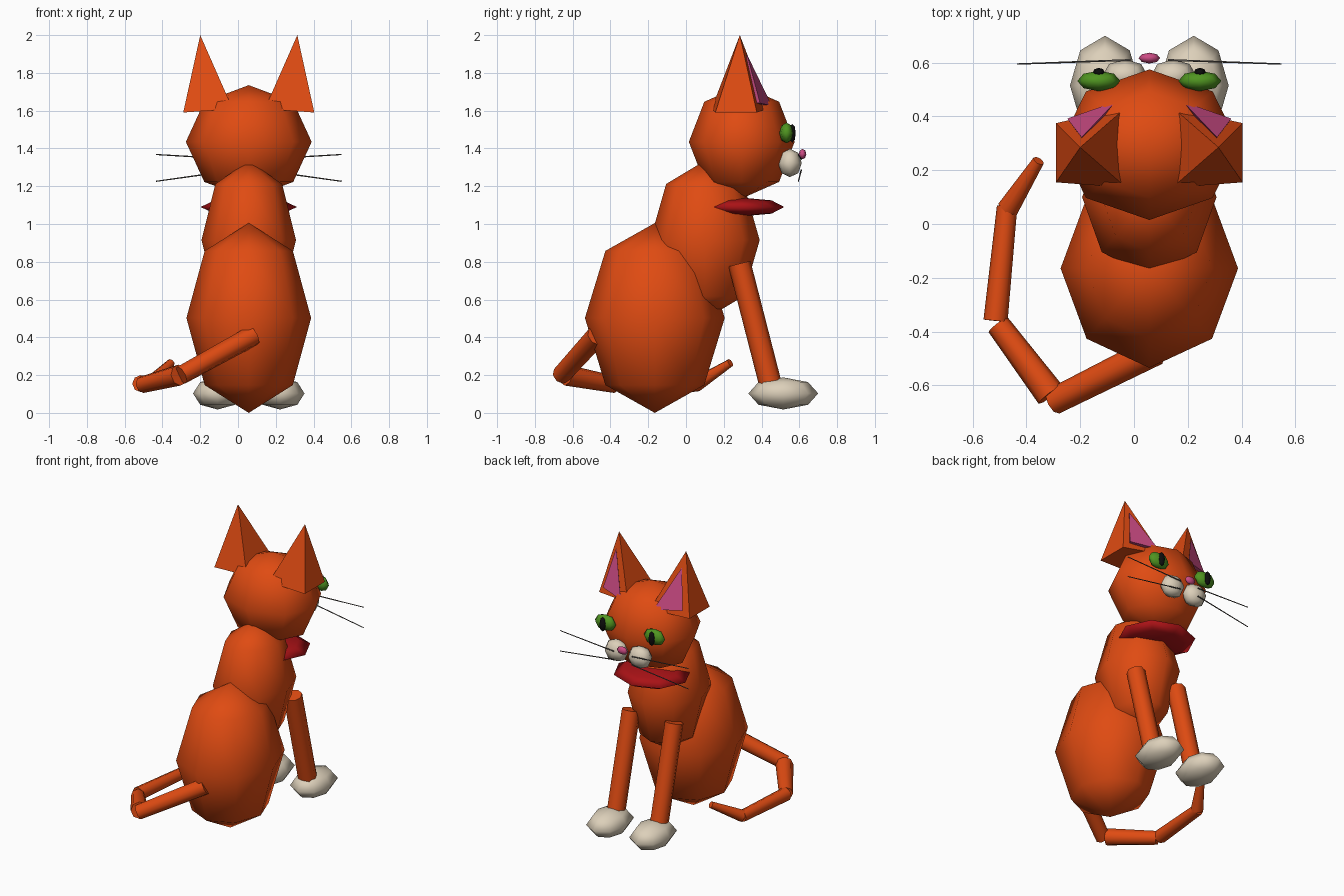
import bpy, bmesh, math
from mathutils import Vector, Matrix

if "Cube" in bpy.data.objects:
    bpy.data.objects.remove(bpy.data.objects["Cube"])

CX = 0.057  # symmetry plane of the cat (tail shifts the bounding box)


def material(name, r, g, b):
    m = bpy.data.materials.new(name)
    m.diffuse_color = (r, g, b, 1)
    m.use_nodes = True
    m.node_tree.nodes["Principled BSDF"].inputs["Base Color"].default_value = m.diffuse_color
    return m


ORANGE = material("orange fur", 0.74, 0.07, 0.006)
CREAM = material("cream fur", 0.72, 0.63, 0.49)
RED = material("red collar", 0.40, 0.006, 0.008)
GREEN = material("green eye", 0.08, 0.30, 0.015)
BLACK = material("black", 0.004, 0.004, 0.004)
PINK = material("pink", 0.60, 0.07, 0.23)
GREY = material("dark grey", 0.10, 0.09, 0.08)


def finish(name, bm, mat, smooth=True):
    bmesh.ops.recalc_face_normals(bm, faces=bm.faces)
    for f in bm.faces:
        f.smooth = smooth and len(f.verts) <= 4
    me = bpy.data.meshes.new(name)
    bm.to_mesh(me)
    bm.free()
    me.materials.append(mat)
    ob = bpy.data.objects.new(name, me)
    bpy.context.collection.objects.link(ob)
    return ob


def ball(name, centre, radii, mat):
    """Low-poly ellipsoid, 8 segments by 4 rings."""
    bm = bmesh.new()
    bmesh.ops.create_uvsphere(bm, u_segments=8, v_segments=4, radius=1)
    bmesh.ops.transform(bm, verts=bm.verts, matrix=Matrix.Translation(centre)
                        @ Matrix.Diagonal((*radii, 1)))
    return finish(name, bm, mat)


def rod(name, a, b, r1, r2, mat, sides=8):
    """Capped tapered cylinder from a to b; caps stay flat, sides smooth."""
    a, b = Vector(a), Vector(b)
    d = b - a
    bm = bmesh.new()
    bmesh.ops.create_cone(bm, cap_ends=True, segments=sides, radius1=r1, radius2=r2,
                          depth=d.length)
    rot = d.to_track_quat('Z', 'Y').to_matrix().to_4x4()
    bmesh.ops.transform(bm, verts=bm.verts, matrix=Matrix.Translation((a + b) / 2) @ rot)
    return finish(name, bm, mat)


def pyramid(name, apex, base, mat):
    bm = bmesh.new()
    top = bm.verts.new(apex)
    vs = [bm.verts.new(p) for p in base]
    bm.faces.new(vs)
    for i, v in enumerate(vs):
        bm.faces.new((v, vs[(i + 1) % len(vs)], top))
    return finish(name, bm, mat, smooth=False)


# Body, chest, head, collar
ball("body", (CX, -0.165, 0.5025), (0.33, 0.37, 0.5025), ORANGE)
ball("chest", (CX, 0.10, 0.915), (0.25, 0.29, 0.42), ORANGE)
ball("head", (CX, 0.295, 1.435), (0.333, 0.28, 0.30), ORANGE)
ball("collar", (CX, 0.29, 1.09), (0.255, 0.23, 0.05), RED)
ball("nose", (CX, 0.617, 1.37), (0.04, 0.02, 0.027), PINK)

# Mirrored pairs
for side, s in (("left", -1), ("right", 1)):
    def p(x, y, z):
        return (CX + s * x, y, z)

    # Front leg and paw
    rod("front_leg_" + side, p(0.165, 0.283, 0.79), p(0.165, 0.455, 0.12), 0.06, 0.06, ORANGE)
    ball("paw_" + side, p(0.165, 0.515, 0.103), (0.13, 0.185, 0.085), CREAM)

    # Face
    ball("muzzle_" + side, p(0.09, 0.55, 1.323), (0.085, 0.063, 0.075), CREAM)
    ball("eye_" + side, p(0.188, 0.532, 1.482), (0.08, 0.038, 0.055), GREEN)
    ball("pupil_" + side, p(0.188, 0.563, 1.48), (0.023, 0.018, 0.05), BLACK)
    rod("upper_whisker_" + side, p(0.07, 0.61, 1.343), p(0.492, 0.595, 1.368), 0.004, 0.003, GREY, 6)
    rod("lower_whisker_" + side, p(0.07, 0.61, 1.285), p(0.492, 0.595, 1.226), 0.004, 0.003, GREY, 6)

    # Ear with pink lining
    pyramid("ear_" + side, p(0.257, 0.285, 2.0),
            [p(0.347, 0.155, 1.59), p(0.347, 0.375, 1.59),
             p(0.085, 0.435, 1.61), p(0.085, 0.135, 1.61)], ORANGE)
    pyramid("inner_ear_" + side, p(0.252, 0.322, 1.90),
            [p(0.305, 0.392, 1.64), p(0.125, 0.455, 1.625), p(0.24, 0.30, 1.64)], PINK)

# Tail: tapering rods curling round the left side
path = [((0.08, -0.47, 0.41), (-0.30, -0.66, 0.20), 0.056, 0.05),
        ((-0.31, -0.635, 0.20), (-0.505, -0.375, 0.15), 0.056, 0.045),
        ((-0.515, -0.36, 0.155), (-0.472, 0.065, 0.15), 0.045, 0.038),
        ((-0.47, 0.055, 0.15), (-0.355, 0.235, 0.265), 0.04, 0.022)]
for i, (a, b, r1, r2) in enumerate(path):
    rod(f"tail_{i + 1}", a, b, r1, r2, ORANGE)
